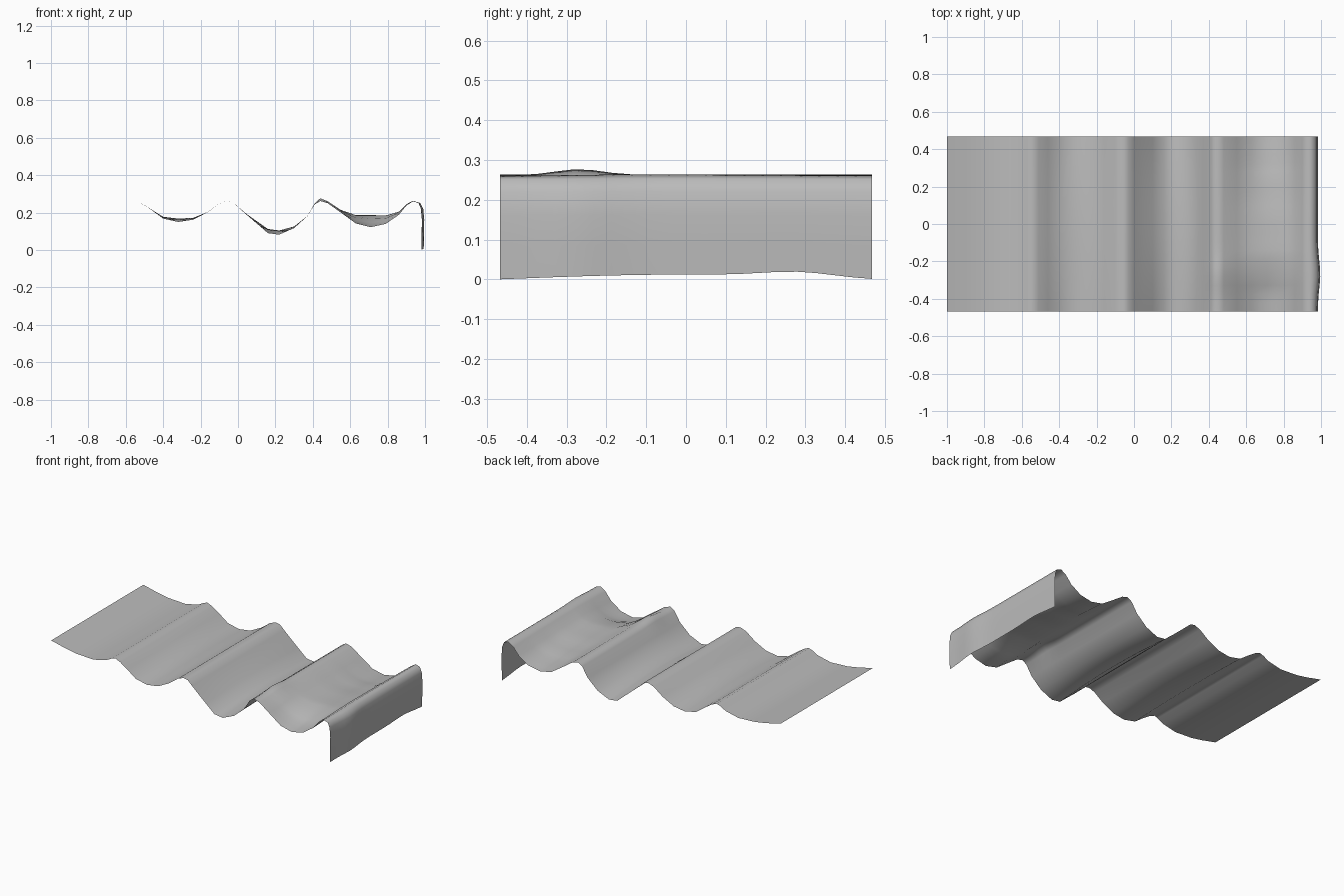
import bpy
import bmesh
import math

cube = bpy.data.objects.get("Cube")
if cube:
    bpy.data.objects.remove(cube, do_unlink=True)

# Hanging profile along the length of the sheet: (x, z)
PROFILE = [
    (-1, .253), (-.9, .23), (-.82, .216), (-.7, .21), (-.61, .23), (-.57, .252),
    (-.545, .26), (-.51, .245), (-.46, .212), (-.4, .168), (-.32, .15),
    (-.24, .162), (-.16, .203), (-.1, .248), (-.06, .263), (-.03, .258),
    (.0, .23), (.05, .185), (.1, .142), (.16, .09), (.22, .082), (.3, .117),
    (.37, .18), (.41, .243), (.44, .262), (.48, .25), (.55, .2), (.63, .142),
    (.71, .122), (.79, .14), (.86, .188), (.9, .237), (.935, .26), (.965, .251),
    (.978, .22), (.983, .16), (.982, .08), (.98, 0)]

# How far the last fold rises across the width: (y, lift)
LIFT = [(-.47, 0), (-.37, .012), (-.27, .045), (-.17, .065),
        (0, .06), (.2, .042), (.35, .022), (.47, .01)]
HALF_WIDTH = .468
ROWS = 20


def bump(value, centre, width):
    return math.exp(-((value - centre) / width) ** 2)


def lift_at(y):
    for (y0, a), (y1, b) in zip(LIFT, LIFT[1:]):
        if y <= y1:
            t = (y - y0) / (y1 - y0)
            return a + (b - a) * t * t * (3 - 2 * t)
    return LIFT[-1][1]


def sheet_point(x, z, y):
    middle = math.cos(math.pi * y / (2 * HALF_WIDTH))
    if x > .975 and z < .2:
        # Hanging end: slight bulge and wavy hem
        drop = 1 - z / .2
        x += .013 * bump(y, -.27, .1)
        z += drop * (.012 * middle + .012 * bump(y, .28, .12))
    else:
        # Sagging folds are a little shallower inside the edges
        z += lift_at(y) * bump(x, .71, .13)
        z += .024 * middle * bump(x, .19, .11)
        z += .018 * middle * bump(x, -.32, .1)
        z += .015 * bump(y, -.27, .08) * bump(x, .45, .04)
        x += .013 * bump(y, -.27, .1) * max(0, (x - .93) / .05)
    return x, y, z


# Sheet surface
bm = bmesh.new()
grid = []
for row in range(ROWS + 1):
    y = HALF_WIDTH * (2 * row / ROWS - 1)
    grid.append([bm.verts.new(sheet_point(x, z, y)) for x, z in PROFILE])
for front, back in zip(grid, grid[1:]):
    for i in range(len(PROFILE) - 1):
        face = bm.faces.new((front[i], front[i + 1], back[i + 1], back[i]))
        face.smooth = True

mesh = bpy.data.meshes.new("draped_sheet")
bm.to_mesh(mesh)
bm.free()

# Plain grey cloth
cloth = bpy.data.materials.new("grey_cloth")
cloth.use_nodes = True
colour = (.5, .5, .5, 1)
cloth.diffuse_color = colour
for node in cloth.node_tree.nodes:
    if node.type == "BSDF_PRINCIPLED":
        node.inputs["Base Color"].default_value = colour
mesh.materials.append(cloth)

sheet = bpy.data.objects.new("draped_sheet", mesh)
bpy.context.collection.objects.link(sheet)
